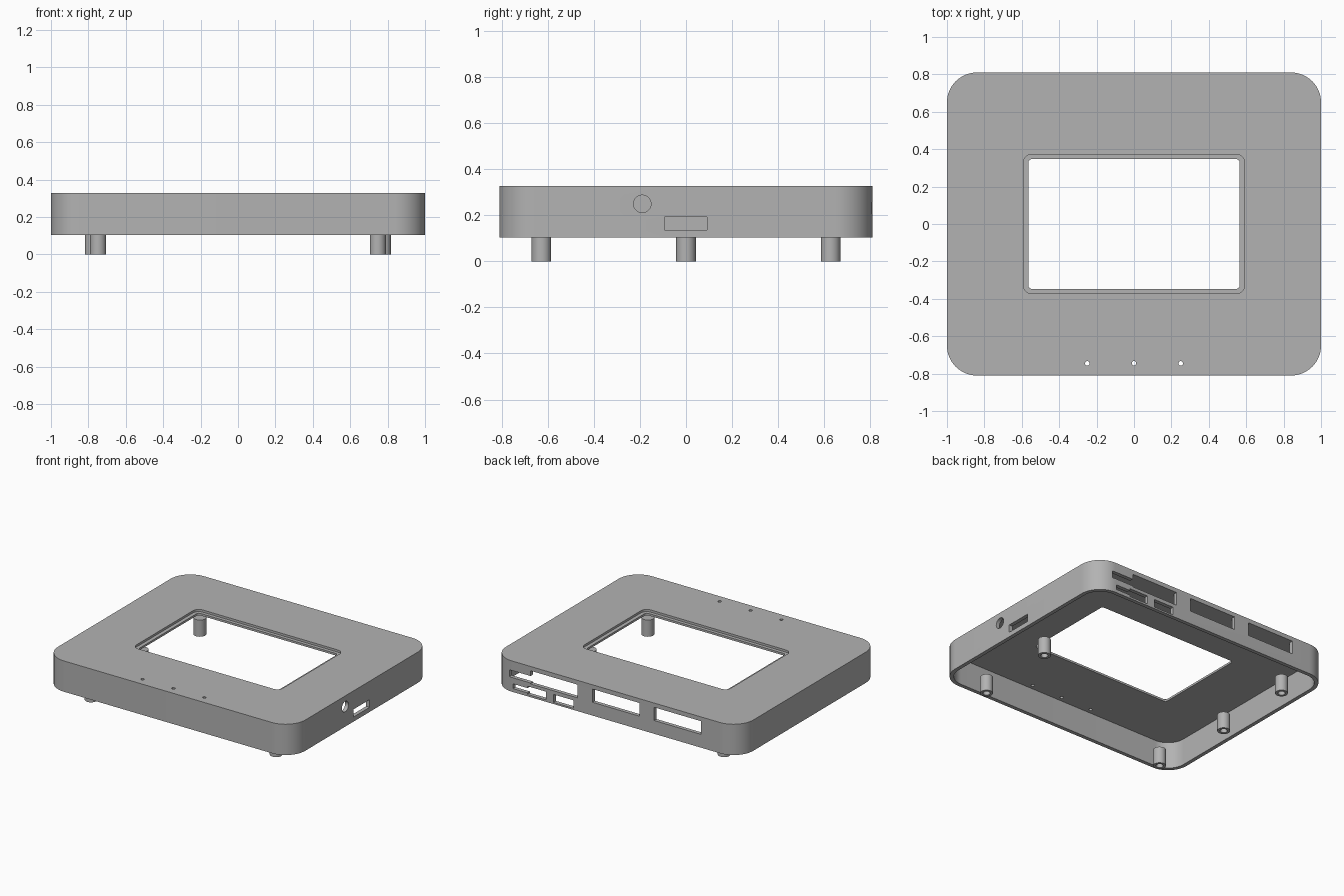
import bpy
import bmesh
from math import cos, sin, pi, radians
from mathutils import Matrix

default = bpy.data.objects.get("Cube")
if default:
    bpy.data.objects.remove(default, do_unlink=True)

grey = bpy.data.materials.new("plain grey")
grey.use_nodes = True
colour = (0.45, 0.45, 0.45, 1)
grey.diffuse_color = colour
grey.node_tree.nodes["Principled BSDF"].inputs["Base Color"].default_value = colour

# Overall sizes
HALF_X, HALF_Y, RADIUS = 1.0, 0.81, 0.16
BOTTOM, TOP, WALL = 0.103, 0.328, 0.028


def finish(name, bm):
    bmesh.ops.recalc_face_normals(bm, faces=bm.faces)
    mesh = bpy.data.meshes.new(name)
    bm.to_mesh(mesh)
    bm.free()
    mesh.materials.append(grey)
    obj = bpy.data.objects.new(name, mesh)
    bpy.context.collection.objects.link(obj)
    return obj


def rounded_slab(name, hx, hy, radius, z0, z1, steps=16):
    """Vertical prism with a rounded rectangle outline."""
    bm = bmesh.new()
    ring = []
    for i, (sx, sy) in enumerate([(1, 1), (-1, 1), (-1, -1), (1, -1)]):
        for k in range(steps + 1):
            a = (i + k / steps) * pi / 2
            ring.append(bm.verts.new((sx * (hx - radius) + radius * cos(a),
                                      sy * (hy - radius) + radius * sin(a), z0)))
    base = bm.faces.new(ring)
    top = bmesh.ops.extrude_face_region(bm, geom=[base])["geom"]
    verts = [v for v in top if isinstance(v, bmesh.types.BMVert)]
    bmesh.ops.translate(bm, verts=verts, vec=(0, 0, z1 - z0))
    return finish(name, bm)


def box(name, x0, x1, y0, y1, z0, z1):
    bm = bmesh.new()
    place = (Matrix.Translation(((x0 + x1) / 2, (y0 + y1) / 2, (z0 + z1) / 2))
             @ Matrix.Diagonal((x1 - x0, y1 - y0, z1 - z0, 1)))
    bmesh.ops.create_cube(bm, size=1, matrix=place)
    return finish(name, bm)


def cylinder(name, radius, depth, centre, axis="Z", sides=32):
    bm = bmesh.new()
    turn = Matrix.Rotation(pi / 2 if axis == "X" else 0, 4, "Y")
    bmesh.ops.create_cone(bm, cap_ends=True, segments=sides, radius1=radius,
                          radius2=radius, depth=depth,
                          matrix=Matrix.Translation(centre) @ turn)
    return finish(name, bm)


def activate(obj):
    bpy.ops.object.select_all(action="DESELECT")
    obj.select_set(True)
    bpy.context.view_layer.objects.active = obj


def cut(target, cutter):
    cutter.hide_render = True
    mod = target.modifiers.new("cut", "BOOLEAN")
    mod.operation, mod.solver, mod.object = "DIFFERENCE", "EXACT", cutter
    activate(target)
    bpy.ops.object.modifier_apply(modifier=mod.name)
    bpy.data.objects.remove(cutter, do_unlink=True)


def smooth(obj):
    activate(obj)
    bpy.ops.object.shade_smooth_by_angle(angle=radians(30))


# Hollow lid, open underneath
shell = rounded_slab("case_shell", HALF_X, HALF_Y, RADIUS, BOTTOM, TOP)
cut(shell, rounded_slab("cavity", HALF_X - WALL, HALF_Y - WALL, RADIUS - WALL,
                        BOTTOM - 0.1, TOP - 0.031))

# Screen window with a stepped ledge
cut(shell, rounded_slab("window_recess", 0.592, 0.372, 0.045, TOP - 0.016, TOP + 0.1, 8))
cut(shell, rounded_slab("window_opening", 0.565, 0.347, 0.02, TOP - 0.1, TOP + 0.1, 8))

# Small indicator holes along the front
for x in (-0.25, 0, 0.25):
    cut(shell, cylinder("indicator_hole", 0.012, 0.2, (x, -0.745, TOP), sides=20))

# Rear ports: three large openings, then the smaller slots (x0, x1, z0, z1)
ports = [(c - 0.19, c + 0.19, 0.2, 0.302) for c in (-0.5, 0, 0.5)]
ports += [(0.66, 0.862, 0.207, 0.258),
          (0.7, 0.832, 0.128, 0.163),
          (0.563, 0.715, 0.117, 0.177),
          (0.342, 0.504, 0.115, 0.173)]
for x0, x1, z0, z1 in ports:
    # Stay below the underside of the top plate
    cut(shell, box("rear_port", x0, x1, HALF_Y - 0.09, HALF_Y + 0.1, z0, min(z1, 0.2965)))

# Side ports: round socket and flat slot
cut(shell, cylinder("round_socket", 0.038, 0.2, (HALF_X, -0.19, 0.25), "X"))
cut(shell, box("side_slot", HALF_X - 0.1, HALF_X + 0.1, -0.094, 0.092, 0.137, 0.193))
smooth(shell)

# Hollow standoffs with blind holes from below
posts = {"front_left_post": (0.748, -0.628), "middle_left_post": (0.775, 0),
         "front_right_post": (-0.748, -0.628), "middle_right_post": (-0.775, 0),
         "back_right_post": (-0.748, 0.628)}
HEIGHT = 0.122
for name, (x, y) in posts.items():
    post = cylinder(name, 0.0425, HEIGHT, (x, y, HEIGHT / 2))
    cut(post, cylinder("post_bore", 0.024, 0.2, (x, y, 0)))
    smooth(post)
